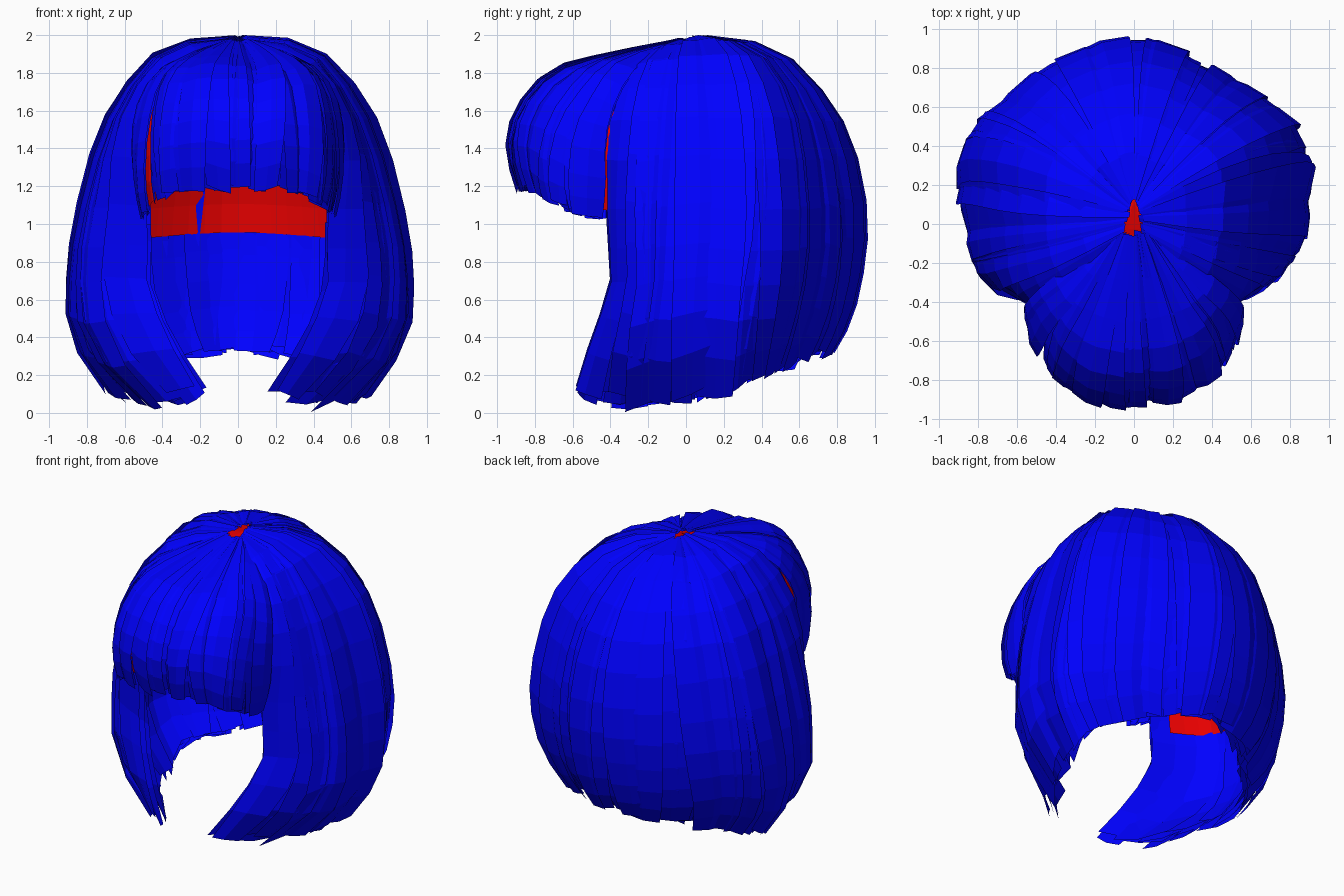
import bpy, random
from mathutils import Vector

if "Cube" in bpy.data.objects:
    bpy.data.objects.remove(bpy.data.objects["Cube"])

random.seed(11)

def material(name, color):
    m = bpy.data.materials.new(name)
    m.diffuse_color = color
    m.use_nodes = True
    m.node_tree.nodes["Principled BSDF"].inputs["Base Color"].default_value = m.diffuse_color
    return m

BLUE = material("hair_blue", (0.0, 0.0, 1.0, 1))
RED = material("cap_red", (0.8, 0.0, 0.0, 1))

# Guide locks of the right half, root to tip: front edge, temple, side, rear side, back centre
SHELL = [
    [(.04, -.06, 1.97), (.29, -.25, 1.88), (.46, -.38, 1.70), (.53, -.42, 1.40),
     (.47, -.42, 1.00), (.48, -.40, .70), (.37, -.50, .40), (.19, -.60, .08)],
    [(.03, .00, 1.98), (.36, -.10, 1.92), (.56, -.15, 1.70), (.69, -.18, 1.40),
     (.78, -.20, 1.00), (.81, -.20, .70), (.74, -.25, .35), (.40, -.27, .00)],
    [(.02, .05, 1.99), (.37, .10, 1.93), (.59, .13, 1.70), (.73, .15, 1.40),
     (.83, .15, 1.00), (.87, .12, .70), (.85, .11, .40), (.62, .10, .05)],
    [(.02, .08, 1.99), (.32, .32, 1.92), (.53, .46, 1.70), (.67, .52, 1.40),
     (.76, .54, 1.00), (.78, .51, .70), (.74, .45, .43), (.60, .39, .20)],
    [(0, .12, 1.99), (0, .47, 1.92), (0, .72, 1.68), (0, .87, 1.40),
     (0, .94, 1.05), (0, .92, .75), (0, .86, .50), (0, .76, .31)],
]
# Guide locks of the right half of the fringe, rear edge to centre
FRINGE = [
    [(.10, -.05, 1.95), (.38, -.25, 1.83), (.51, -.36, 1.66), (.55, -.42, 1.45), (.53, -.42, 1.20), (.49, -.42, 1.01)],
    [(.08, -.05, 1.96), (.32, -.35, 1.85), (.43, -.47, 1.71), (.48, -.59, 1.50), (.49, -.63, 1.25), (.46, -.61, 1.06)],
    [(.05, -.04, 1.97), (.19, -.42, 1.87), (.27, -.66, 1.76), (.30, -.80, 1.58), (.31, -.84, 1.38), (.30, -.79, 1.16)],
    [(0, -.03, 1.97), (0, -.45, 1.87), (0, -.71, 1.78), (0, -.87, 1.60), (0, -.92, 1.40), (0, -.86, 1.17)],
]

def mirrored(half):
    left = [[(-x, y, z) for x, y, z in g] for g in half]
    return half + left[-2::-1]

shell = mirrored(SHELL)
fringe = mirrored(FRINGE)[::-1]

def spline(pts, t):
    """Catmull-Rom through pts, t in 0..len-1."""
    n = len(pts) - 1
    t = min(max(t, 0), n)
    i = min(int(t), n - 1)
    f = t - i
    b, c = pts[i], pts[i + 1]
    a = pts[i - 1] if i > 0 else b * 2 - c
    d = pts[i + 2] if i + 2 <= n else c * 2 - b
    return 0.5 * (2 * b + (c - a) * f + (2 * a - 5 * b + 4 * c - d) * f * f
                  + (3 * b - a - 3 * c + d) * f ** 3)

def surface(guides):
    """Point function with u in 0..1 spaced evenly round the girth."""
    g = [[Vector(p) for p in row] for row in guides]
    nu, nt = len(g) - 1, len(g[0]) - 1

    def raw(u, t):
        return spline([spline(row, t) for row in g], u)

    ring = [raw(nu * i / 100, nt * .55) for i in range(101)]
    dist = [0.0]
    for a, b in zip(ring, ring[1:]):
        dist.append(dist[-1] + (b - a).length)

    def even(s):
        d = min(max(s, 0), 1) * dist[-1]
        i = next((k for k in range(100) if dist[k + 1] >= d), 99)
        f = (d - dist[i]) / (dist[i + 1] - dist[i])
        return min(nu * (i + f) / 100, nu)

    def point(s, t, off=0.0):
        u, t = even(s), min(max(t, 0), nt)
        e = 0.05
        du = raw(min(u + e, nu), t) - raw(max(u - e, 0), t)
        dt = raw(u, min(t + e, nt)) - raw(u, max(t - e, 0))
        p = raw(u, t) + dt.cross(du).normalized() * off
        p.z = min(max(p.z, 0.0), 2.0)
        return p
    return point, nt

def make(name, verts, faces, mat):
    me = bpy.data.meshes.new(name)
    me.from_pydata(verts, [], faces)
    me.materials.append(mat)
    ob = bpy.data.objects.new(name, me)
    bpy.context.collection.objects.link(ob)
    return ob

def add_grid(verts, faces, rows, flip=False):
    s, w = len(verts), len(rows[0])
    for r in rows:
        verts.extend(r)
    for j in range(len(rows) - 1):
        for i in range(w - 1):
            a = s + j * w + i
            f = (a, a + w, a + w + 1, a + 1)
            faces.append(f[::-1] if flip else f)

def hair_cards(name, guides, count, layers, t0=0.0, base=0.0, spread=.025,
               cut=.3, segs=11, width=1.5, inward=False, sweep=.03, twist=.03):
    """Overlapping flat locks laid along the guide surface with ragged tips."""
    point, nt = surface(guides)
    verts, faces = [], []
    step = 1 / count
    for layer in range(layers):
        for k in range(count):
            uc = (k + 0.5 * (layer % 2) + random.uniform(.3, .7)) * step
            half = step * width * random.uniform(.4, .65)
            uc = min(max(uc, half * .7), 1 - half * .7)
            start = t0 + (random.uniform(-.15, .15) if t0 else random.uniform(0, .08))
            end = nt - random.uniform(0, cut)
            lift = base + random.uniform(-spread, spread)
            tilt = random.uniform(-twist, twist)
            skew = random.uniform(-sweep, sweep)
            slant = random.uniform(-.15, .15)
            rows = []
            for j in range(segs + 1):
                f = j / segs
                row = []
                for s in (-1, 0, 1):
                    t = start + (end - start) * f + slant * s * f
                    u = uc + s * half * (1 - .3 * f * f) + skew * (f - .5)
                    grow = min(1, .3 + 2 * f)      # locks lie flat at the crown
                    row.append(point(u, t, (lift + tilt * s + (.008 if s == 0 else 0)) * grow))
                rows.append(row)
            add_grid(verts, faces, rows, inward)
    return make(name, verts, faces, BLUE)

def lining(name, guides, t_end, off, cols, rows_n, trim=0.0, close=False):
    """Smooth red inner shell under the locks."""
    point, nt = surface(guides)
    verts, faces = [], []
    rows = [[point(trim + (1 - 2 * trim) * i / cols, t_end * j / rows_n, off)
             for i in range(cols + 1)] for j in range(rows_n + 1)]
    add_grid(verts, faces, rows, True)
    if close:
        faces.append(tuple(range(cols + 1)))
    return make(name, verts, faces, RED)

# Outer bob from the temples around the back
hair_cards("outer_locks", shell, 24, 2, cut=.25, width=1.7)
# Inner layer of locks below the cap, facing inwards
hair_cards("inner_locks", shell, 20, 1, t0=4.1, base=-.05, spread=.01,
           cut=.2, segs=5, width=1.9, inward=True, sweep=.005, twist=.015)
# Rounded fringe above the face
hair_cards("fringe_locks", fringe, 17, 2, base=.012, cut=.2, segs=9, width=1.7, sweep=.06)
# Red inside of the wig
lining("inner_cap", shell, 4.3, -.035, 40, 9, trim=.03, close=True)
lining("fringe_lining", fringe, 4.7, -.025, 18, 8)
